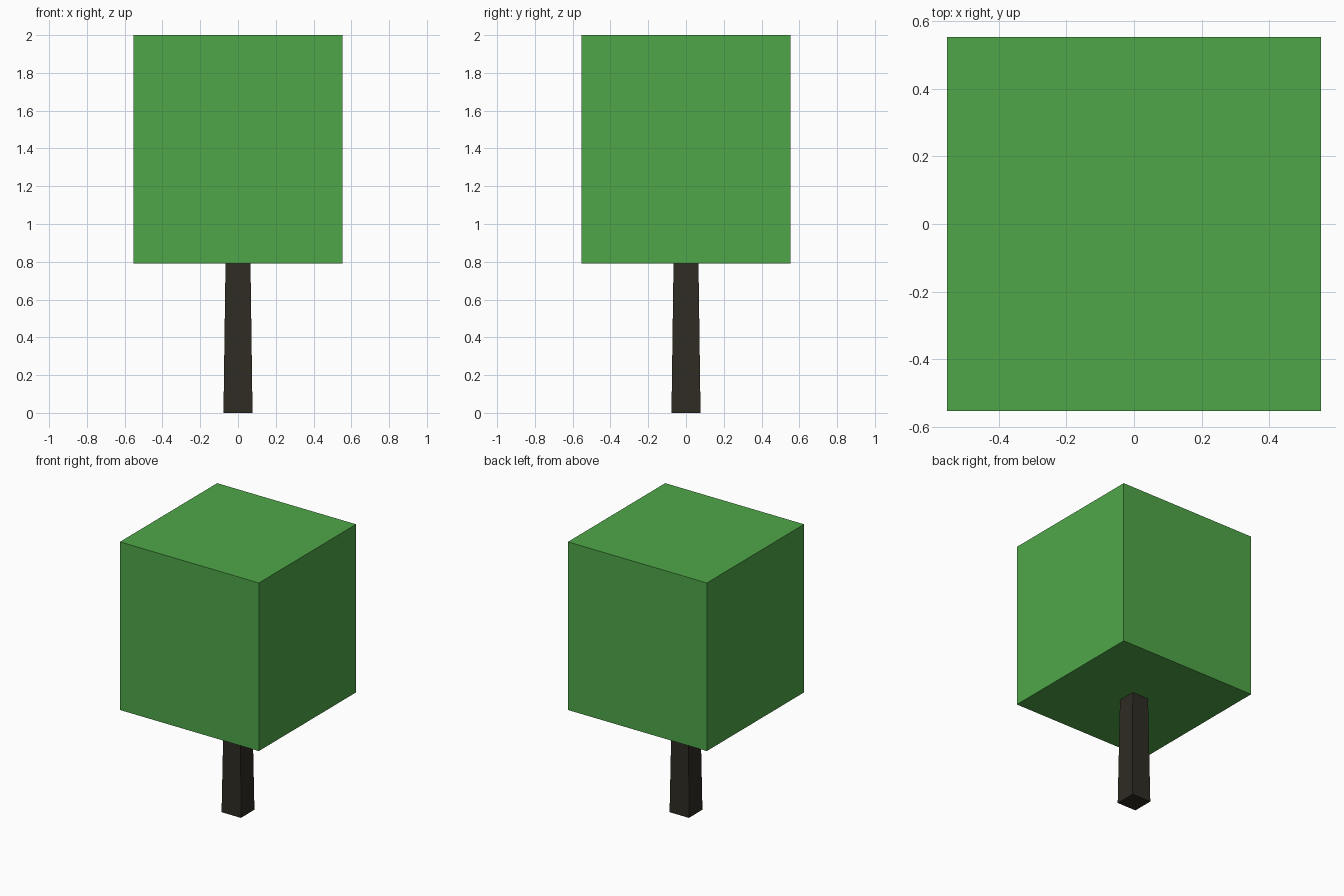
import bpy
import bmesh

if "Cube" in bpy.data.objects:
    bpy.data.objects.remove(bpy.data.objects["Cube"])


def material(name, color):
    mat = bpy.data.materials.new(name)
    mat.diffuse_color = (*color, 1.0)
    mat.use_nodes = True
    mat.node_tree.nodes["Principled BSDF"].inputs["Base Color"].default_value = mat.diffuse_color
    return mat


def tapered_block(name, z0, z1, half0, half1, mat):
    """Square block from z0 to z1, half-width half0 at the bottom and half1 at the top."""
    bm = bmesh.new()
    bmesh.ops.create_cube(bm, size=2.0)
    for v in bm.verts:
        half, z = (half1, z1) if v.co.z > 0 else (half0, z0)
        v.co = (v.co.x * half, v.co.y * half, z)
    mesh = bpy.data.meshes.new(name)
    bm.to_mesh(mesh)
    bm.free()
    mesh.materials.append(mat)
    obj = bpy.data.objects.new(name, mesh)
    bpy.context.collection.objects.link(obj)
    return obj


leaf_green = material("leaf_green", (0.078, 0.38, 0.066))
bark_brown = material("bark_brown", (0.028, 0.025, 0.017))

# Trunk, narrowing slightly and tucked just inside the foliage
tapered_block("trunk", 0.0, 0.80, 0.077, 0.066, bark_brown)

# Box-shaped foliage
tapered_block("foliage", 0.79, 2.0, 0.553, 0.553, leaf_green)
